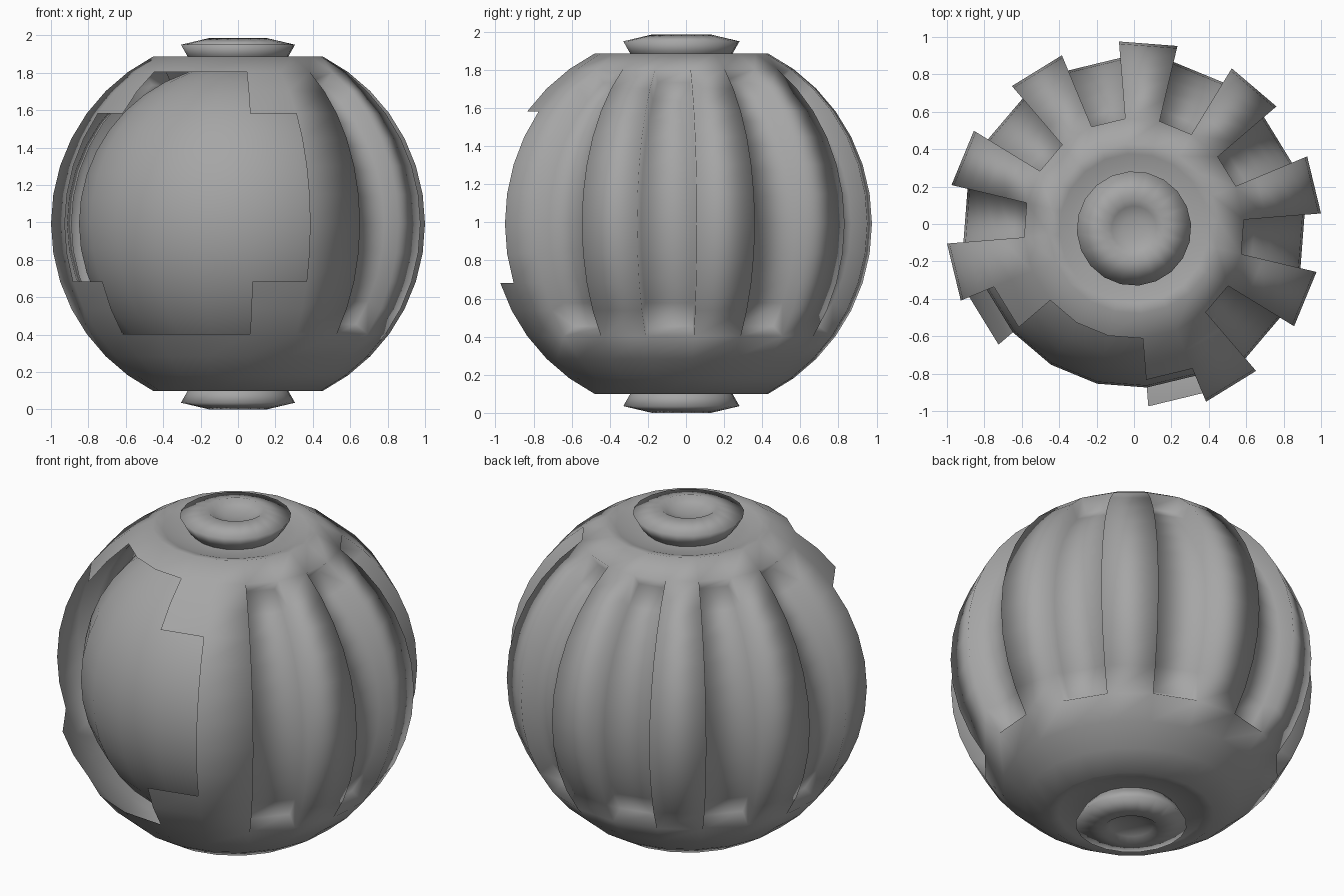
import bpy, bmesh, math
from mathutils import Vector

if "Cube" in bpy.data.objects:
    bpy.data.objects.remove(bpy.data.objects["Cube"])

SEG = 20                       # columns around the axis, 18 degrees each
START = math.radians(4.6)      # angle of the first column edge
R_OUT, R_GROOVE, R_CORE = 1.003, 0.915, 0.853
CENTRE = Vector((0, -0.024, 0.9925))

grey = bpy.data.materials.new("plain_grey")
grey.diffuse_color = (0.38, 0.38, 0.38, 1)
grey.use_nodes = True
grey.node_tree.nodes["Principled BSDF"].inputs["Base Color"].default_value = grey.diffuse_color


def arc(radius, lo, hi):
    """Sphere profile in 9 degree steps, as (radius, height)."""
    return [(radius * math.cos(math.radians(a)), radius * math.sin(math.radians(a)))
            for a in range(lo, hi + 1, 9)]


def lathe(profile):
    """Revolve the profile; returns the bmesh and faces[row][column]."""
    bm = bmesh.new()
    rings = []
    for r, z in profile:
        if r < 1e-4:
            rings.append([bm.verts.new((0, 0, z))] * SEG)
        else:
            rings.append([bm.verts.new((r * math.cos(START + math.tau * i / SEG),
                                        r * math.sin(START + math.tau * i / SEG), z))
                          for i in range(SEG)])
    faces = []
    for a, b in zip(rings, rings[1:]):
        row = []
        for i in range(SEG):
            j = (i + 1) % SEG
            quad = list(dict.fromkeys((a[i], a[j], b[j], b[i])))
            row.append(bm.faces.new(quad))
        faces.append(row)
    return bm, faces


def finish(bm, name):
    bm.normal_update()
    mesh = bpy.data.meshes.new(name)
    bm.to_mesh(mesh)
    bm.free()
    mesh.materials.append(grey)
    for p in mesh.polygons:
        p.use_smooth = True
    ob = bpy.data.objects.new(name, mesh)
    ob.location = CENTRE
    bpy.context.collection.objects.link(ob)
    return ob


# Outer shell: truncated sphere with a shallow trough around each pole
trough = [(0.40, 0.882), (0.34, 0.86), (0.24, 0.86)]
profile = [(r, -z) for r, z in reversed(trough)] + arc(R_OUT, -63, 63) + trough
bm, faces = lathe(profile)


def row_at(lat):
    return len(trough) + (lat + 63) // 9


# Stepped opening: wide in the middle, narrower above and below
opening = []
for lat in range(-36, 54, 9):
    wide = -18 <= lat < 36
    columns = range(11, 16) if wide else range(12, 15)
    opening += [faces[row_at(lat)][c] for c in columns]

# Seven sunken grooves between the ribs
for col in (17, 19, 1, 3, 5, 7, 9):
    strip = [faces[row_at(lat)][col] for lat in range(-36, 54, 9)]
    new = bmesh.ops.extrude_face_region(bm, geom=strip)["geom"]
    for v in new:
        if isinstance(v, bmesh.types.BMVert):
            v.co *= R_GROOVE / R_OUT
    bmesh.ops.delete(bm, geom=[f for f in strip if f.is_valid], context='FACES')

bmesh.ops.delete(bm, geom=opening, context='FACES')
finish(bm, "outer_shell")

# Inner core seen through the opening
bm, _ = lathe([(0, -R_CORE)] + arc(R_CORE, -81, 81) + [(0, R_CORE)])
finish(bm, "inner_core")

# Flared hubs with a dished centre at both poles
hub = [(0.24, 0.86), (0.27, 0.894), (0.306, 0.957), (0.155, 0.9925),
       (0.12, 0.965), (0.06, 0.95), (0, 0.945)]
for name, side in (("top_hub", 1), ("bottom_hub", -1)):
    bm, _ = lathe([(r, z * side) for r, z in hub])
    if side < 0:
        bmesh.ops.reverse_faces(bm, faces=bm.faces[:])
    finish(bm, name)
